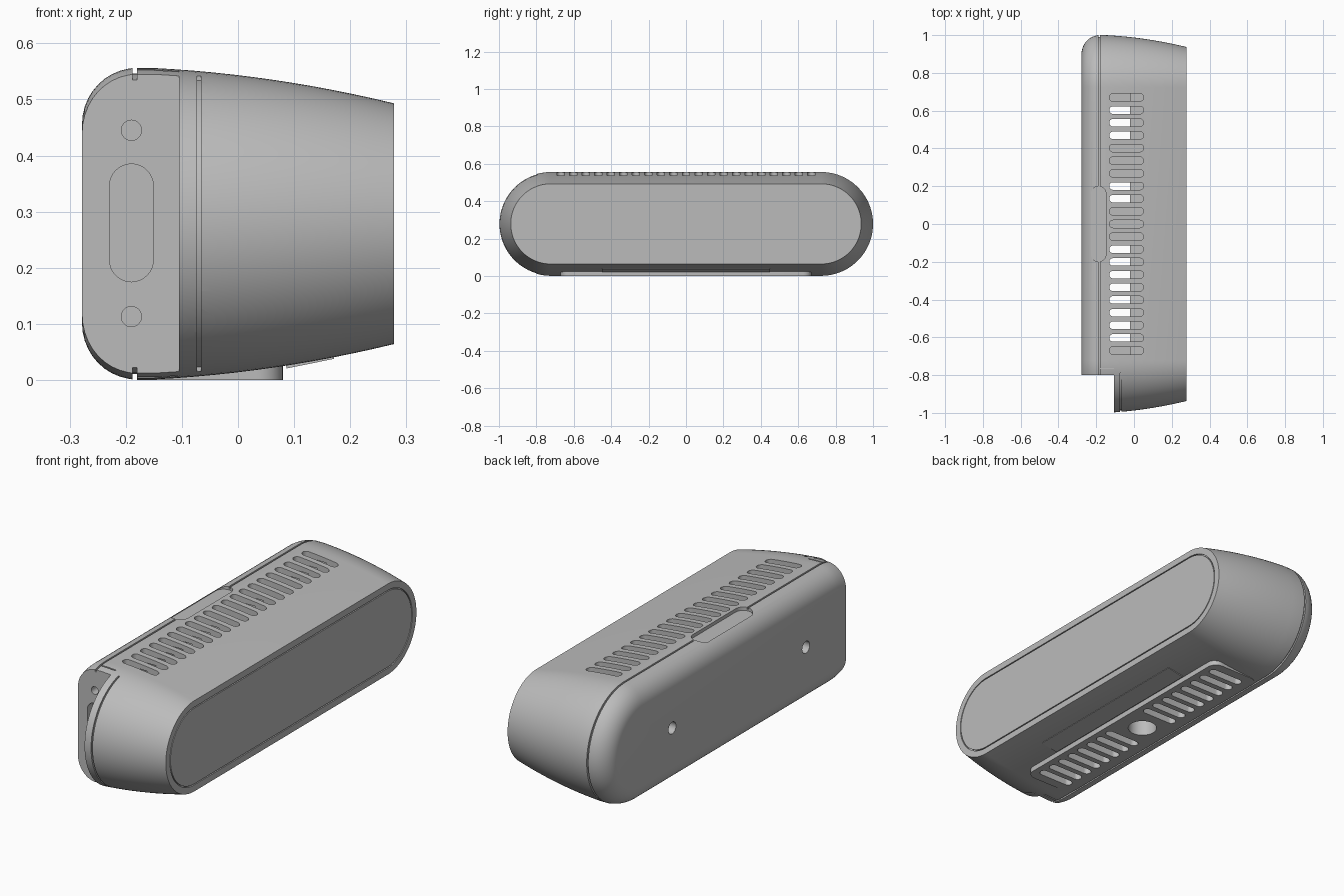
import bpy, bmesh
from math import sin, cos, pi
from mathutils import Matrix, Vector

if "Cube" in bpy.data.objects:
    bpy.data.objects.remove(bpy.data.objects["Cube"])

grey = bpy.data.materials.new("plain grey")
grey.use_nodes = True
grey.diffuse_color = (0.5, 0.5, 0.5, 1)
grey.node_tree.nodes["Principled BSDF"].inputs["Base Color"].default_value = (0.5, 0.5, 0.5, 1)

HALF, MID = 0.7225, 0.2785   # straight half length and mid height of the body


def rounded(hu, hv, r, steps):
    """Rounded outline around the corner centres (+-hu, +-hv)."""
    pts = []
    for q, (su, sv) in enumerate(((1, 1), (-1, 1), (-1, -1), (1, -1))):
        for i in range(steps + 1):
            a = (q + i / steps) * pi / 2
            p = Vector((su * hu + r * cos(a), sv * hv + r * sin(a)))
            if not pts or min((p - pts[-1]).length, (p - pts[0]).length) > 1e-5:
                pts.append(p)
    return pts


def skin(bm, rings, closed=False):
    """Join rings of points with quads, capped or closed into a loop."""
    rings = [[bm.verts.new(p) for p in ring] for ring in rings]
    pairs = list(zip(rings, rings[1:]))
    if closed:
        pairs.append((rings[-1], rings[0]))
    else:
        bm.faces.new(rings[0])
        bm.faces.new(rings[-1])
    for a, b in pairs:
        for i in range(len(a)):
            j = (i + 1) % len(a)
            bm.faces.new((a[i], a[j], b[j], b[i]))


def prism(bm, axes, centre, size, r, lo, hi, steps=8):
    """Rounded prism; axes such as 'xyz' give outline u, v and depth directions."""
    u, v, w = ("xyz".index(c) for c in axes)
    rings = []
    for depth in (lo, hi):
        ring = []
        for p in rounded(*size, r, steps):
            co = [0, 0, 0]
            co[u], co[v], co[w] = centre[0] + p.x, centre[1] + p.y, depth
            ring.append(co)
        rings.append(ring)
    skin(bm, rings)


def box(bm, lo, hi):
    c = [(a + b) / 2 for a, b in zip(lo, hi)]
    s = [b - a for a, b in zip(lo, hi)]
    bmesh.ops.create_cube(bm, size=1, matrix=Matrix.Translation(c) @ Matrix.Diagonal((*s, 1)))


def loft(bm, profile, closed=False):
    """Stadium sections (x, radius) swept along x."""
    skin(bm, [[(x, p.x, MID + p.y) for p in rounded(HALF, 0, r, 24)] for x, r in profile], closed)


def finish(name, bm):
    bmesh.ops.recalc_face_normals(bm, faces=bm.faces)
    mesh = bpy.data.meshes.new(name)
    bm.to_mesh(mesh)
    bm.free()
    mesh.materials.append(grey)
    obj = bpy.data.objects.new(name, mesh)
    bpy.context.collection.objects.link(obj)
    return obj


def combine(target, bm, operation="DIFFERENCE"):
    """Apply a boolean and remove the helper."""
    helper = finish("helper", bm)
    mod = target.modifiers.new("cut", "BOOLEAN")
    mod.operation, mod.solver, mod.object = operation, "EXACT", helper
    graph = bpy.context.evaluated_depsgraph_get()
    mesh = bpy.data.meshes.new_from_object(target.evaluated_get(graph))
    target.modifiers.clear()
    target.data = mesh
    bpy.data.objects.remove(helper)


# Body: rounded back, seam groove, tapering sleeve, grooved front panel
profile = [(-0.18 - 0.098 * cos(a), 0.1775 + 0.1 * sin(a))
           for a in (i * pi / 20 for i in range(10))]
profile += [(-0.188, 0.2774), (-0.188, 0.268), (-0.18, 0.268), (-0.18, 0.2775)]
for i in range(13):
    t = i / 12
    profile.append((-0.15 + 0.428 * t, 0.2775 - 0.022 * t - 0.041 * t * t))
profile += [(0.278, 0.184), (0.27, 0.184), (0.27, 0.179), (0.278, 0.179)]
bm = bmesh.new()
loft(bm, profile)
body = finish("speaker_body", bm)

# Foot pad under the body
bm = bmesh.new()
prism(bm, "xyz", (-0.05, 0), (0.085, 0.625), 0.045, 0, 0.06)
combine(body, bm, "UNION")

# Corner notch at the end
bm = bmesh.new()
box(bm, (-0.5, -1.2, -0.2), (-0.105, -0.8, 0.8))
combine(body, bm)

# Hollow chambers
bm = bmesh.new()
for y0, y1 in ((-0.7, -0.1), (0.1, 0.235), (0.435, 0.7)):
    box(bm, (-0.2, y0, 0.035), (-0.02, y1, 0.525))
combine(body, bm)

# Vent slots, top and bottom
bm = bmesh.new()
for i in range(-10, 11):
    y = i * 0.067
    prism(bm, "xyz", (-0.04, y), (0.071, 0), 0.02, 0.515, 0.6)
    if 2 <= abs(i) <= 9:
        prism(bm, "xyz", (-0.04, y), (0.071, 0), 0.02, -0.05, 0.045)
combine(body, bm)

# Threaded mount, control recess, back holes and end ports
bm = bmesh.new()
prism(bm, "xyz", (-0.05, 0), (0, 0), 0.065, -0.05, 0.1)
prism(bm, "yxz", (0, -0.188), (0.16, 0), 0.04, 0.54, 0.6)
for y in (-0.5, 0.5):
    prism(bm, "yzx", (y, MID), (0, 0), 0.028, -0.4, -0.235)
prism(bm, "zxy", (0.28, -0.19), (0.066, 0), 0.039, -0.9, -0.76)
for z in (0.113, 0.445):
    prism(bm, "zxy", (z, -0.19), (0, 0), 0.018, -0.9, -0.76)
combine(body, bm)

# Sleeve seam around the notched end
bm = bmesh.new()
loft(bm, [(-0.073, 0.32), (-0.066, 0.32), (-0.066, 0.264), (-0.073, 0.264)], closed=True)
cut = bmesh.ops.bisect_plane(bm, geom=bm.verts[:] + bm.edges[:] + bm.faces[:],
                             plane_co=(0, -0.79, 0), plane_no=(0, 1, 0), clear_outer=True)
bmesh.ops.holes_fill(bm, edges=[e for e in bm.edges if e.is_boundary])
combine(body, bm)

# Short cross seams beside the notch
bm = bmesh.new()
for z0, z1 in ((-0.05, 0.012), (0.545, 0.6)):
    box(bm, (-0.179, -0.768, z0), (-0.105, -0.762, z1))
combine(body, bm)

# Thin plate on the underside
bm = bmesh.new()
box(bm, (-0.043, -0.45, -0.004), (0.043, 0.45, 0.004))
plate = finish("underside_plate", bm)
plate.location = (0.128, 0, 0.033)
plate.rotation_euler.y = -0.2

# Smooth shading with crisp edges
bpy.ops.object.select_all(action="DESELECT")
body.select_set(True)
bpy.context.view_layer.objects.active = body
bpy.ops.object.shade_smooth_by_angle(angle=0.5)
